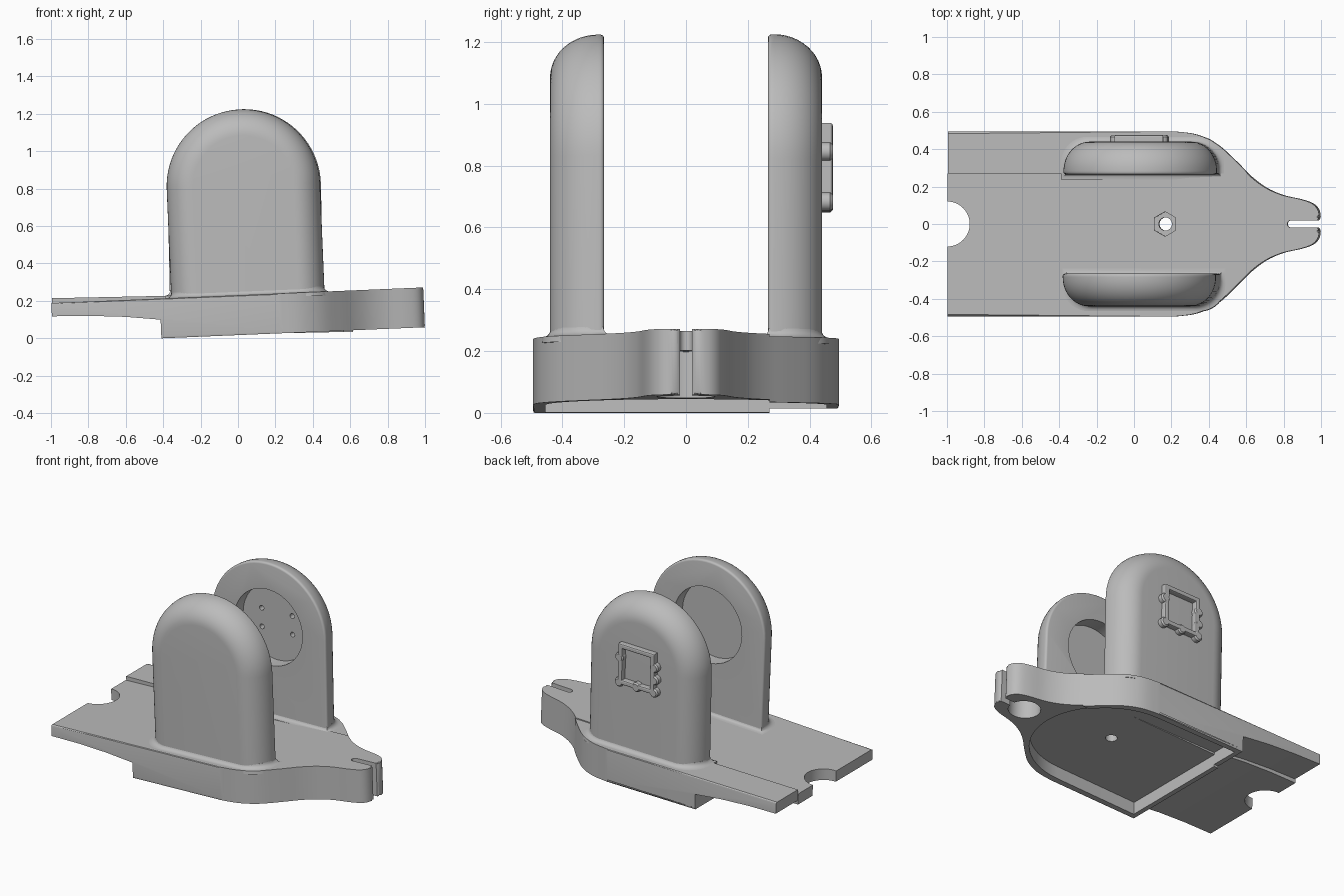
import bpy, bmesh
from math import sin, cos, pi, radians
from mathutils import Matrix, Vector

if "Cube" in bpy.data.objects:
    bpy.data.objects.remove(bpy.data.objects["Cube"])

grey = bpy.data.materials.new("plain_grey")
grey.use_nodes = True
grey.diffuse_color = (0.5, 0.5, 0.5, 1)
grey.node_tree.nodes["Principled BSDF"].inputs["Base Color"].default_value = (0.5, 0.5, 0.5, 1)

TOP = 0.213      # deck thickness before tilting
SEAM = 0.27      # where the deck is split in two


def make(name, bm):
    bmesh.ops.recalc_face_normals(bm, faces=bm.faces)
    me = bpy.data.meshes.new(name)
    bm.to_mesh(me)
    bm.free()
    me.materials.append(grey)
    ob = bpy.data.objects.new(name, me)
    bpy.context.collection.objects.link(ob)
    return ob


def loft(rings):
    """Skin closed rings of points and cap both ends."""
    bm = bmesh.new()
    loops = [[bm.verts.new(p) for p in ring] for ring in rings]
    n = len(loops[0])
    for a, b in zip(loops, loops[1:]):
        for i in range(n):
            j = (i + 1) % n
            bm.faces.new((a[i], a[j], b[j], b[i]))
    bm.faces.new(loops[0])
    bm.faces.new(loops[-1])
    return bm


def prism_z(pts, lo, hi):
    return loft([[(x, y, z) for x, y in pts] for z in (lo, hi)])


def prism_y(pts, lo, hi):
    return loft([[(x, y, z) for x, z in pts] for y in (lo, hi)])


def arc(cx, cy, r, a0, a1, n):
    return [(cx + r * cos(radians(a0 + (a1 - a0) * i / n)),
             cy + r * sin(radians(a0 + (a1 - a0) * i / n))) for i in range(n + 1)]


def ring(cx, cy, r, n=32, a0=0):
    return arc(cx, cy, r, a0, a0 + 360, n)[:-1]


def rect(x0, y0, x1, y1):
    return [(x0, y0), (x1, y0), (x1, y1), (x0, y1)]


def spline(pts, steps=4):
    """Catmull-Rom curve through the points."""
    v = [Vector(p) for p in pts]
    v = [v[0]] + v + [v[-1]]
    out = []
    for a, b, c, d in zip(v, v[1:], v[2:], v[3:]):
        for i in range(steps):
            t = i / steps
            p = 0.5 * (2 * b + (c - a) * t + (2 * a - 5 * b + 4 * c - d) * t * t
                       + (3 * b - a - 3 * c + d) * t ** 3)
            out.append(tuple(p))
    return out + [tuple(pts[-1])]


def cut(ob, bm):
    tool = make("cutter", bm)
    tool.hide_render = True
    mod = ob.modifiers.new("cut", 'BOOLEAN')
    mod.object, mod.operation, mod.solver = tool, 'DIFFERENCE', 'EXACT'
    bpy.context.view_layer.objects.active = ob
    bpy.ops.object.modifier_apply(modifier=mod.name)
    bpy.data.objects.remove(tool)


def finish(ob, tilt, lift, angle):
    bpy.ops.object.select_all(action='DESELECT')
    ob.select_set(True)
    bpy.context.view_layer.objects.active = ob
    bpy.ops.object.shade_smooth_by_angle(angle=radians(angle))
    ob.matrix_world = Matrix.Translation((0, 0, lift)) @ Matrix.Rotation(-tilt, 4, 'Y')


# Deck outline: half of it, then mirrored
shoulder = spline([(0.22, 0.495), (0.34, 0.478), (0.45, 0.425), (0.55, 0.335), (0.63, 0.255),
                   (0.71, 0.195), (0.8, 0.155), (0.9, 0.132), (0.96, 0.11), (0.99, 0.08),
                   (1.0, 0.04), (0.99, 0.02)])
half = (arc(-0.99, 0, 0.12, 0, 90, 12) + [(-0.99, 0.495)] + shoulder
        + arc(0.85, 0, 0.02, 90, 180, 5))
outline = half + [(x, -y) for x, y in half[-2:0:-1]]


def make_deck(name):
    bm = prism_z(outline, 0, TOP)
    rim = []
    for e in bm.edges:
        a, b = (v.co for v in e.verts)
        m = (a + b) / 2
        if abs(a.z - b.z) < 0.001 and m.x > -0.8 and abs(m.y) > 0.03:
            rim.append(e)
    bmesh.ops.bevel(bm, geom=rim, offset=0.012, segments=2, profile=0.5, affect='EDGES')
    deck = make(name, bm)
    # hollowed underside of the tail
    tail = [(-0.41, -0.1), (-0.41, 0.1), (-0.6, 0.123), (-0.8, 0.137), (-1.1, 0.145), (-1.1, -0.1)]
    cut(deck, prism_y(tail, -0.7, 0.7))
    # round-ended pocket, tip socket, nut seat and bolt hole
    pocket = [(-0.38, -0.455)] + arc(0.2, 0, 0.455, -90, 90, 32) + [(-0.38, 0.455)]
    cut(deck, prism_z(pocket, -0.1, 0.08))
    cut(deck, prism_z(ring(0.83, 0, 0.095), -0.1, 0.15))
    cut(deck, prism_z(ring(0.175, 0, 0.066, 6, 90), 0.165, 0.3))
    cut(deck, prism_z(ring(0.175, 0, 0.035, 24), -0.1, 0.3))
    return deck


def make_tower(name, side, cx, top):
    r, cz, inner, depth = 0.41, top - 0.41, 0.265, 0.175

    def section(d, y):
        pts = [(cx + r - d, 0.15)] + arc(cx, cz, r - d, 0, 180, 40) + [(cx - r + d, 0.15)]
        return [(x, side * y, z) for x, z in pts]

    small, big = 0.012, 0.14
    rings = [section(small * (1 - sin(a)), inner + small * (1 - cos(a)))
             for a in (0, pi / 6, pi / 3, pi / 2)]
    for i in range(13):
        a = i / 12 * pi / 2
        rings.append(section(big * (1 - cos(a)), inner + depth - 0.155 * (1 - sin(a))))
    tower = make(name, loft(rings))
    # round recess on the inner face
    lo, hi = sorted((side * (inner - 0.1), side * (inner + 0.09)))
    cut(tower, prism_y(ring(cx, cz - 0.005, 0.245, 48), lo, hi))
    if side > 0:
        for sx in (-1, 1):
            for sz in (-1, 1):
                cut(tower, prism_y(ring(cx + sx * 0.11, cz + sz * 0.06, 0.016, 12), 0.3, 0.39))
    return tower


def make_fillet(name, side, cx):
    def footprint(e):
        x0, x1 = cx - 0.41 - e, cx + 0.41 + e
        y0, y1, c = 0.265 - e, 0.44 + e, 0.14
        pts = [(x0, y0), (x1, y0)] + arc(x1 - c, y1 - c, c, 0, 90, 10) \
            + arc(x0 + c, y1 - c, c, 90, 180, 10)
        return [(x, side * y) for x, y in pts]

    f, rings = 0.028, []
    rings.append([(x, y, TOP - 0.02) for x, y in footprint(f)])
    for i in range(6):
        a = i / 5 * pi / 2
        rings.append([(x, y, TOP + f * (1 - cos(a))) for x, y in footprint(f * (1 - sin(a)) - 0.002)])
    return make(name, loft(rings))


# Two deck parts with slightly different tilts, each carrying a tower
parts = [("front", -1, 0.042, 0.017, 0.062, 1.205, (SEAM, 2)),
         ("back", 1, 0.021, 0.022, 0.05, 1.202, (-2, SEAM))]
for label, side, tilt, lift, cx, top, away in parts:
    deck = make_deck(label + "_deck")
    cut(deck, prism_z(rect(-2, away[0], 2, away[1]), -1, 1))
    finish(deck, tilt, lift, 20)
    finish(make_tower(label + "_tower", side, cx, top), tilt, lift, 35)
    finish(make_fillet(label + "_tower_fillet", side, cx), tilt, lift, 40)

# Raised square frame with rounded lugs on the back tower
fx, fz, w, h, t = 0.045, 0.78, 0.13, 0.132, 0.03
bars = {"frame_top": rect(-w, h - t, w, h), "frame_bottom": rect(-w, -h, w, t - h),
        "frame_left": rect(w - t, -h, w, h), "frame_right": rect(-w, -h, t - w, h)}
for name, pts in bars.items():
    bm = prism_y([(fx + x, fz + z) for x, z in pts], 0.42, 0.475)
    edges = [e for e in bm.edges if all(v.co.y > 0.47 for v in e.verts)]
    bmesh.ops.bevel(bm, geom=edges, offset=0.008, segments=2, profile=0.5, affect='EDGES')
    finish(make(name, bm), 0.021, 0.022, 20)
lugs = [(-0.125, -0.122), (0.125, -0.122), (-0.125, 0.04), (0.125, 0.04), (-0.128, -0.04), (0, -0.122)]
for i, (x, z) in enumerate(lugs):
    bm = loft([[(px, y, pz) for px, pz in ring(fx + x, fz + z, r, 20)]
               for r, y in ((0.03, 0.42), (0.03, 0.466), (0.022, 0.475))])
    finish(make("frame_lug_%d" % (i + 1), bm), 0.021, 0.022, 35)
